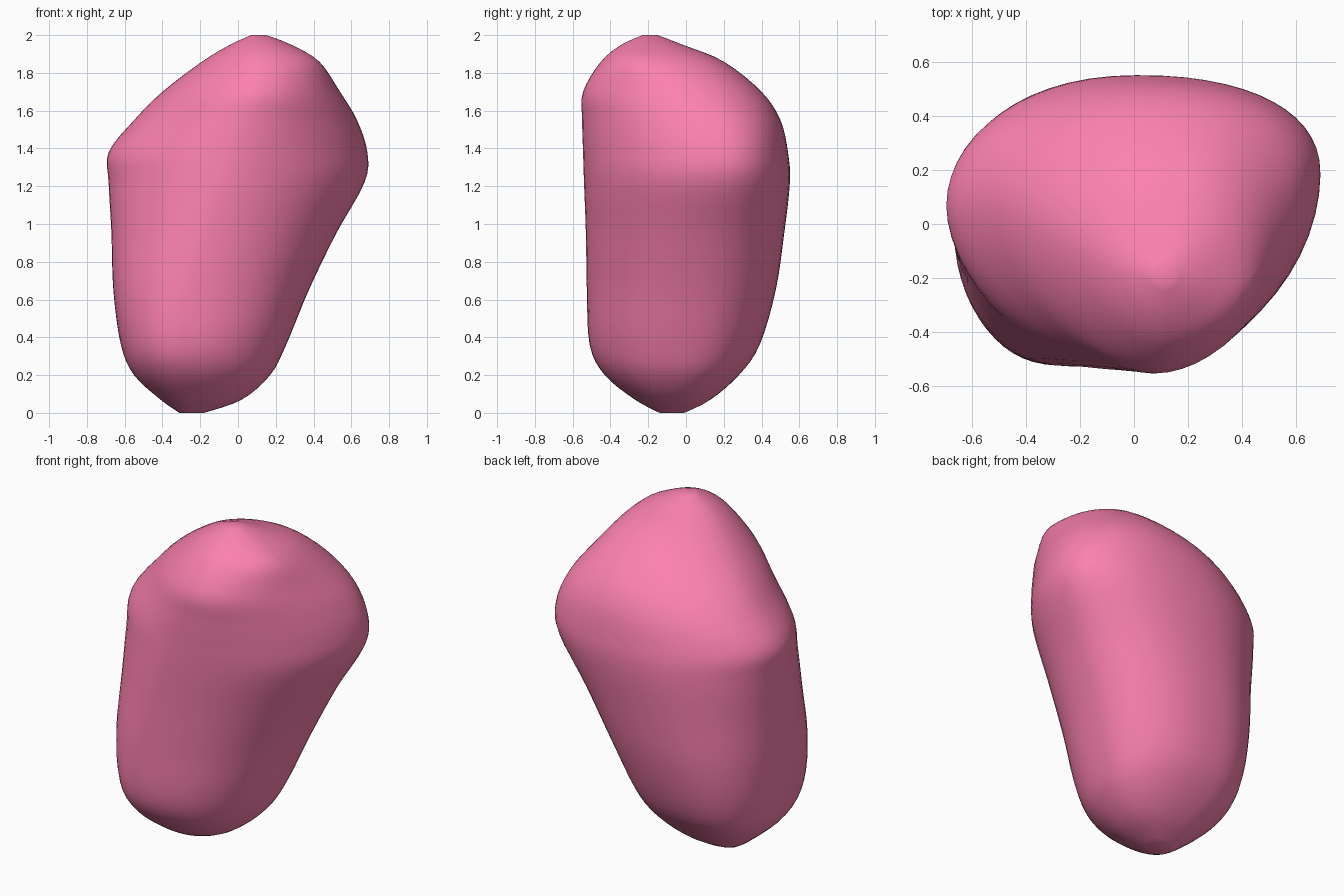
import bpy, bmesh
from math import sin, cos, pi

if "Cube" in bpy.data.objects:
    bpy.data.objects.remove(bpy.data.objects["Cube"])

# Horizontal slices of the stone:
# z, left x, right x, front y, back y, y at left, y at right, x at front, x at back
SLICES = [
    (0.00, -0.31, -0.18, -0.14, -0.01, -0.08, -0.07, -0.25, -0.25),
    (0.07, -0.41,  0.02, -0.27,  0.13, -0.07, -0.04, -0.25, -0.22),
    (0.20, -0.55,  0.17, -0.43,  0.28, -0.07,  0.00, -0.28, -0.22),
    (0.36, -0.62,  0.255, -0.51, 0.39, -0.06,  0.03, -0.30, -0.20),
    (0.65, -0.66,  0.375, -0.525, 0.475, -0.05, 0.07, -0.26, -0.14),
    (0.95, -0.67,  0.52, -0.53,  0.52,  0.00,  0.11, -0.16, -0.06),
    (1.22, -0.685, 0.67, -0.54,  0.55,  0.05,  0.17, -0.06,  0.00),
    (1.38, -0.685, 0.685, -0.545, 0.54, 0.07,  0.18,  0.00,  0.03),
    (1.55, -0.55,  0.63, -0.55,  0.50,  0.08,  0.13,  0.05,  0.08),
    (1.70, -0.40,  0.54, -0.545, 0.40,  0.03,  0.00,  0.09,  0.12),
    (1.86, -0.19,  0.43, -0.45,  0.20, -0.08, -0.19,  0.11,  0.14),
    (1.95, -0.04,  0.28, -0.34, -0.02, -0.16, -0.19,  0.11,  0.13),
    (2.00,  0.07,  0.15, -0.23, -0.15, -0.19, -0.19,  0.11,  0.11),
]
# Corner fullness of back right, back left, front left, front right
LOW_ROUND = (2.2, 2.6, 2.1, 2.2)
HIGH_ROUND = (2.3, 2.0, 1.75, 1.85)
STEPS, QUARTER = 4, 14


def spline(a, b, c, d, t):
    return 0.5 * (2*b + (c-a)*t + (2*a-5*b+4*c-d)*t*t + (3*b-a-3*c+d)*t**3)


def ring(s):
    z, x0, x1, y0, y1, yl, yr, xf, xb = s
    right, back, left, front = (x1, yr), (xb, y1), (x0, yl), (xf, y0)
    quads = ((right, back), (back, left), (left, front), (front, right))
    h = min(max((z - 0.5) / 0.9, 0), 1)
    pts = []
    for q, (a, b) in enumerate(quads):
        e = 2 / (LOW_ROUND[q] * (1 - h) + HIGH_ROUND[q] * h)
        # centre of each quarter takes its x and y from the neighbouring extremes
        cx, cy = (b[0], a[1]) if q % 2 == 0 else (a[0], b[1])
        for i in range(QUARTER):
            t = i / QUARTER * pi / 2
            u, v = cos(t)**e, sin(t)**e
            # odd quarters run from a y extreme to an x extreme
            if q % 2:
                cx, cy = a[0], b[1]
            pts.append((cx + (a[0]-cx)*u + (b[0]-cx)*v,
                        cy + (a[1]-cy)*u + (b[1]-cy)*v, z))
    return pts


# Smoothly interpolated stack of slices
stack = []
n = len(SLICES)
for k in range(n - 1):
    four = [SLICES[min(max(k+j, 0), n-1)] for j in (-1, 0, 1, 2)]
    for i in range(STEPS):
        stack.append([spline(*c, i / STEPS) for c in zip(*four)])
stack.append(SLICES[-1])

# Skin the stack and close both ends
bm = bmesh.new()
rings = [[bm.verts.new(p) for p in ring(s)] for s in stack]
m = 4 * QUARTER
for lo, hi in zip(rings, rings[1:]):
    for i in range(m):
        j = (i + 1) % m
        bm.faces.new((lo[i], lo[j], hi[j], hi[i]))
bm.faces.new(rings[0][::-1])
bm.faces.new(rings[-1])
for f in bm.faces:
    f.smooth = True
bmesh.ops.recalc_face_normals(bm, faces=bm.faces)
mesh = bpy.data.meshes.new("stone")
bm.to_mesh(mesh)
bm.free()
stone = bpy.data.objects.new("stone", mesh)
bpy.context.collection.objects.link(stone)

# Pink colour
pink = bpy.data.materials.new("pink")
pink.diffuse_color = (0.97, 0.22, 0.43, 1)
pink.use_nodes = True
pink.node_tree.nodes["Principled BSDF"].inputs["Base Color"].default_value = pink.diffuse_color
mesh.materials.append(pink)
